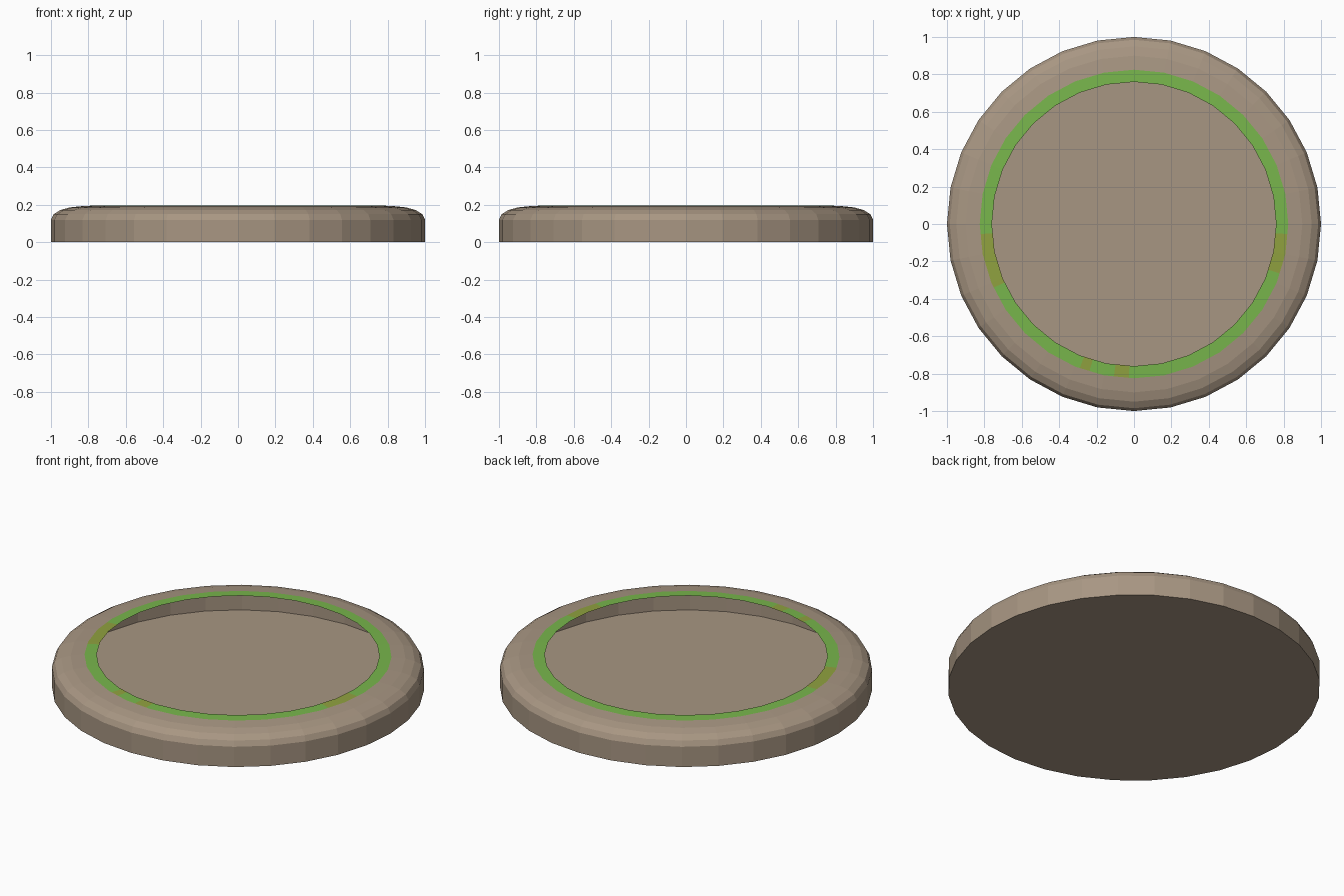
import bpy, bmesh, math

if "Cube" in bpy.data.objects:
    bpy.data.objects.remove(bpy.data.objects["Cube"])

N = 32  # sides


def make_mat(name, col):
    m = bpy.data.materials.new(name)
    m.diffuse_color = (*col, 1)
    m.use_nodes = True
    m.node_tree.nodes["Principled BSDF"].inputs["Base Color"].default_value = m.diffuse_color
    return m


tan = make_mat("tan stone", (0.39, 0.305, 0.225))
green = make_mat("grass green", (0.188, 0.47, 0.072))
olive = make_mat("olive green", (0.28, 0.36, 0.05))


def finish(name, bm, mats):
    me = bpy.data.meshes.new(name)
    bm.to_mesh(me)
    bm.free()
    for m in mats:
        me.materials.append(m)
    ob = bpy.data.objects.new(name, me)
    bpy.context.collection.objects.link(ob)
    return ob


def ring_verts(bm, r, z, sub=1):
    """Points around an N-sided polygon, each side cut into sub pieces."""
    pts = []
    for i in range(N):
        a, b = math.tau * i / N, math.tau * (i + 1) / N
        for s in range(sub):
            t = s / sub
            x = math.cos(a) * (1 - t) + math.cos(b) * t
            y = math.sin(a) * (1 - t) + math.sin(b) * t
            pts.append(bm.verts.new((r * x, r * y, z)))
    return pts


def bridge(bm, lo, hi):
    n = len(lo)
    return [bm.faces.new((lo[i], lo[(i + 1) % n], hi[(i + 1) % n], hi[i]))
            for i in range(n)]


# Hollow body: base disc, straight wall and rounded shoulder, open on top
bm = bmesh.new()
profile = [(1, 0), (1, 0.12), (0.985, 0.15), (0.95, 0.172),
           (0.90, 0.186), (0.825, 0.194)]
rings = [ring_verts(bm, r, z) for r, z in profile]
bm.faces.new(rings[0][::-1])
for lo, hi in zip(rings, rings[1:]):
    bridge(bm, lo, hi)
finish("dish_body", bm, [tan])

# Green rim around the opening, with a few olive patches
bm = bmesh.new()
rim = bridge(bm, ring_verts(bm, 0.825, 0.194, 6), ring_verts(bm, 0.76, 0.196, 6))
patches = [(184, 205), (262, 267.5) , (249.5, 252.5), (342, 356)]
for f in rim:
    c = f.calc_center_median()
    ang = math.degrees(math.atan2(c.y, c.x)) % 360
    f.material_index = int(any(a < ang < b for a, b in patches))
finish("green_rim", bm, [green, olive])
